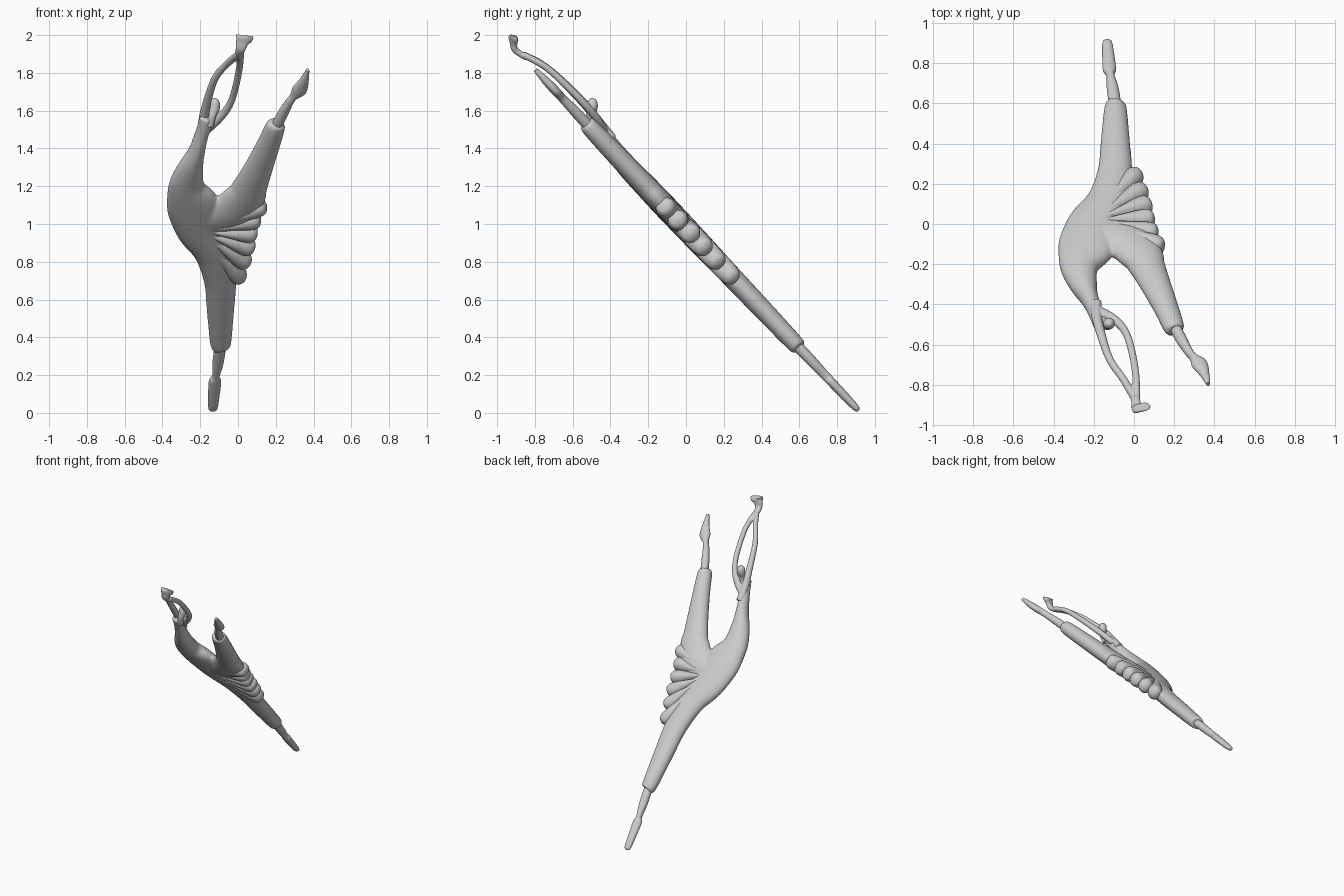
import bpy, bmesh, math
from mathutils import Vector

N = Vector((0, 0.726, 0.688))  # normal of the leaning plane of the figure


def place(x, z, dy=0.0):
    return Vector((x, 0.925 - 0.948 * z + dy, z))


def spline(a, b, c, d, t):
    return 0.5 * (2 * b + (c - a) * t + (2 * a - 5 * b + 4 * c - d) * t * t
                  + (3 * b - a - 3 * c + d) * t ** 3)


def loft(name, pts, steps=5, seg=24, power=1.0):
    """Elliptical tube; each point is x, z, half width, half thickness, y offset."""
    rows = []
    for p in pts:
        p = tuple(p) + (0,) * (5 - len(p))
        rows.append(list(place(p[0], p[1], p[4])) + [p[2], p[3]])
    fine = []
    for i in range(len(rows) - 1):
        a, b = rows[max(i - 1, 0)], rows[i]
        c, d = rows[i + 1], rows[min(i + 2, len(rows) - 1)]
        for s in range(steps):
            fine.append([spline(*q, s / steps) for q in zip(a, b, c, d)])
    fine.append(rows[-1])
    bm = bmesh.new()
    rings = []
    for i, f in enumerate(fine):
        nxt, prv = fine[min(i + 1, len(fine) - 1)], fine[max(i - 1, 0)]
        t = (Vector(nxt[:3]) - Vector(prv[:3])).normalized()
        side = t.cross(N).normalized()
        up = side.cross(t)
        ring = []
        for k in range(seg):
            an = 2 * math.pi * k / seg
            c, s = math.cos(an), math.sin(an)
            c = math.copysign(abs(c) ** power, c)
            s = math.copysign(abs(s) ** power, s)
            ring.append(bm.verts.new(Vector(f[:3]) + side * c * max(f[3], .003)
                                     + up * s * max(f[4], .003)))
        rings.append(ring)
    for r, q in zip(rings, rings[1:]):
        for k in range(seg):
            bm.faces.new((r[k], r[(k + 1) % seg], q[(k + 1) % seg], q[k]))
    bm.faces.new(rings[0])
    bm.faces.new(rings[-1])
    bmesh.ops.recalc_face_normals(bm, faces=bm.faces)
    me = bpy.data.meshes.new(name)
    bm.to_mesh(me)
    bm.free()
    ob = bpy.data.objects.new(name, me)
    bpy.context.collection.objects.link(ob)
    return ob


def select(obs):
    bpy.ops.object.select_all(action='DESELECT')
    for o in obs:
        o.select_set(True)
    bpy.context.view_layer.objects.active = obs[0]


def fuse(obs, voxel, smooth):
    select(obs)
    bpy.ops.object.join()
    m = obs[0].modifiers.new("fuse", 'REMESH')
    m.mode, m.voxel_size, m.use_smooth_shade = 'VOXEL', voxel, True
    m = obs[0].modifiers.new("soften", 'SMOOTH')
    m.iterations = smooth


# Torso flowing into the standing trouser leg
body = loft("body", [
    (-.09, .345, .040, .038), (-.092, .37, .056, .047), (-.093, .55, .073, .053),
    (-.095, .70, .086, .056), (-.13, .85, .105, .060), (-.20, .97, .130, .063),
    (-.238, 1.10, .142, .064), (-.272, 1.20, .098, .062), (-.25, 1.30, .068, .058),
    (-.22, 1.38, .045, .052, .01), (-.19, 1.48, .037, .040, .035),
    (-.16, 1.56, .045, .026, .05)])
# Raised trouser leg, blended into the hip
raised_leg = loft("raised_leg", [
    (-.20, 1.02, .10, .055), (-.05, 1.06, .122, .060), (.035, 1.14, .110, .060),
    (.065, 1.20, .092, .059), (.11, 1.30, .076, .056), (.165, 1.43, .061, .052),
    (.197, 1.515, .053, .047), (.205, 1.535, .040, .038)])
fuse([body, raised_leg], .008, 6)

# Fanned skirt pleats with rounded ends
parts = [body]
tips = [(.15, 1.10), (.122, 1.025), (.102, .945), (.083, .865), (.055, .785), (.022, .70)]
for i, (tx, tz) in enumerate(tips):
    pts = []
    for t, w, h in ((0, .010, .045), (.4, .028, .056), (.75, .049, .057),
                    (.9, .050, .053), (.97, .035, .040), (1, .010, .012)):
        pts.append((-.21 + (tx + .21) * t, 1.0 + (tz - 1.0) * t, w, h))
    parts.append(loft(f"pleat_{i + 1}", pts))

# Shins and pointed feet
parts.append(loft("standing_foot", [
    (-.09, .38, .030, .030), (-.105, .27, .030, .028), (-.117, .195, .020, .024),
    (-.122, .165, .033, .024), (-.13, .06, .028, .021), (-.133, .022, .023, .016),
    (-.133, .012, .012, .008)]))
parts.append(loft("raised_foot", [
    (.195, 1.50, .028, .030), (.235, 1.58, .028, .028), (.272, 1.645, .022, .024),
    (.295, 1.675, .021, .023), (.324, 1.708, .040, .024), (.350, 1.76, .025, .021),
    (.369, 1.815, .009, .012)]))

# Arms raised overhead in a loop, meeting at flared hands
arms = loft("arms_and_hands", [
    (-.19, 1.45, .030, .026, .06), (-.185, 1.54, .026, .024, .075),
    (-.168, 1.63, .023, .023, .088), (-.122, 1.77, .019, .020, .083),
    (-.055, 1.85, .019, .018, .060), (0, 1.895, .020, .018, .012)])
right_arm = loft("right_arm", [
    (-.17, 1.50, .028, .024, .06), (-.10, 1.56, .024, .022, .08),
    (-.045, 1.63, .019, .020, .088), (-.014, 1.72, .018, .019, .086),
    (.008, 1.83, .018, .018, .068), (.012, 1.895, .020, .018, .012)])
hands = loft("hands", [
    (.004, 1.88, .020, .016, .015), (.012, 1.92, .025, .017, -.008),
    (.022, 1.96, .034, .018, .020), (.032, 1.985, .048, .021, .043),
    (.034, 1.997, .049, .020, .056)], power=.8)
fuse([arms, right_arm, hands], .005, 3)
parts.append(arms)

# Neck and small head
parts.append(loft("head", [
    (-.15, 1.52, .022, .022, .025), (-.135, 1.575, .020, .022, .062),
    (-.125, 1.615, .029, .028, .110), (-.124, 1.645, .026, .026, .139),
    (-.124, 1.662, .014, .014, .155), (-.124, 1.667, .004, .004, .160)]))

select(parts)
bpy.ops.object.shade_smooth_by_angle(angle=math.radians(50))
